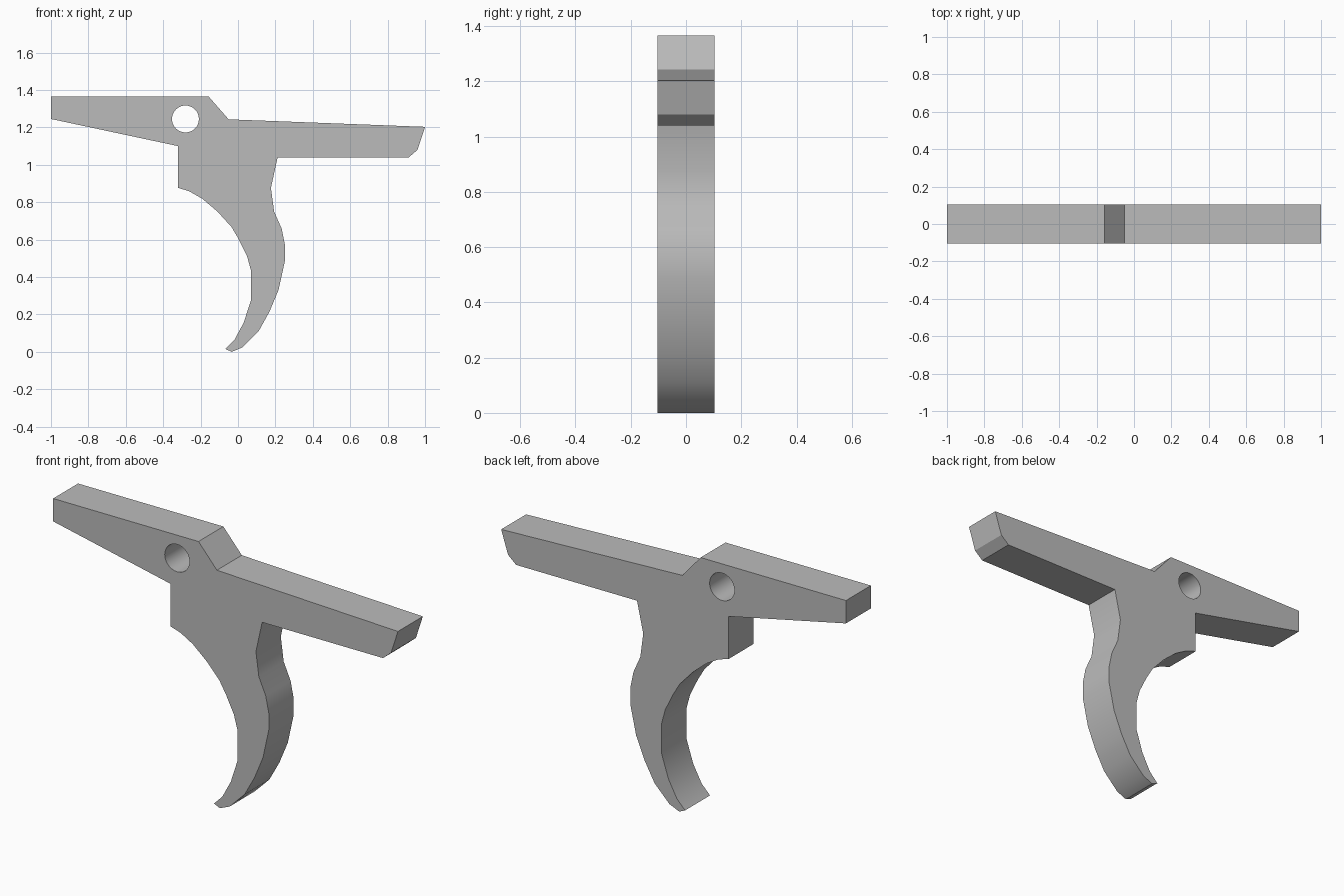
import bpy
import bmesh
import math

default_cube = bpy.data.objects.get("Cube")
if default_cube:
    bpy.data.objects.remove(default_cube, do_unlink=True)

HALF_WIDTH = 0.103

# Side profile as (x, z), clockwise from the upper end of the sear arm
sear_arm_top = [(-1, 1.365), (-.157, 1.365), (-.05, 1.243)]
rear_arm = [(1, 1.203), (.96, 1.08), (.913, 1.04), (.212, 1.04)]
blade_back = [(.176, .877), (.193, .75), (.233, .66), (.251, .572),
              (.251, .487), (.217, .332), (.168, .214), (.11, .11),
              (.024, .024)]
blade_tip = [(-.033, 0), (-.067, .015)]
blade_front = [(-.019, .064), (.03, .155), (.07, .278), (.07, .433),
               (.048, .513), (.003, .604), (-.035, .668), (-.11, .75),
               (-.19, .818), (-.26, .858), (-.32, .877)]
sear_arm_bottom = [(-.32, 1.1), (-1, 1.245)]
outline = (sear_arm_top + rear_arm + blade_back + blade_tip
           + blade_front + sear_arm_bottom)

# Pivot pin hole
HOLE_X, HOLE_Z, HOLE_RADIUS, HOLE_SIDES = -.281, 1.245, .072, 32
hole = [(HOLE_X + HOLE_RADIUS * math.cos(math.tau * i / HOLE_SIDES),
         HOLE_Z + HOLE_RADIUS * math.sin(math.tau * i / HOLE_SIDES))
        for i in range(HOLE_SIDES)]


def add_loop(bm, points):
    """Add a closed ring of edges on the front plane."""
    verts = [bm.verts.new((x, -HALF_WIDTH, z)) for x, z in points]
    return [bm.edges.new((a, b)) for a, b in zip(verts, verts[1:] + verts[:1])]


# Fill the profile around the hole, then extrude it through the thickness
bm = bmesh.new()
edges = add_loop(bm, outline) + add_loop(bm, hole)
bmesh.ops.triangle_fill(bm, edges=edges, use_beauty=True, normal=(0, -1, 0))
extruded = bmesh.ops.extrude_face_region(bm, geom=bm.faces[:],
                                         use_keep_orig=True)
moved = [item for item in extruded["geom"] if isinstance(item, bmesh.types.BMVert)]
bmesh.ops.translate(bm, verts=moved, vec=(0, 2 * HALF_WIDTH, 0))
bmesh.ops.recalc_face_normals(bm, faces=bm.faces[:])

mesh = bpy.data.meshes.new("trigger_lever")
bm.to_mesh(mesh)
bm.free()
lever = bpy.data.objects.new("trigger_lever", mesh)
bpy.context.collection.objects.link(lever)

# Plain grey finish
grey = bpy.data.materials.new("plain_grey")
grey.use_nodes = True
colour = (.5, .5, .5, 1)
grey.diffuse_color = colour
grey.node_tree.nodes["Principled BSDF"].inputs["Base Color"].default_value = colour
mesh.materials.append(grey)

# Smooth the curved blade and hole while keeping the corners crisp
bpy.ops.object.select_all(action="DESELECT")
lever.select_set(True)
bpy.context.view_layer.objects.active = lever
bpy.ops.object.shade_smooth_by_angle(angle=math.radians(30))
